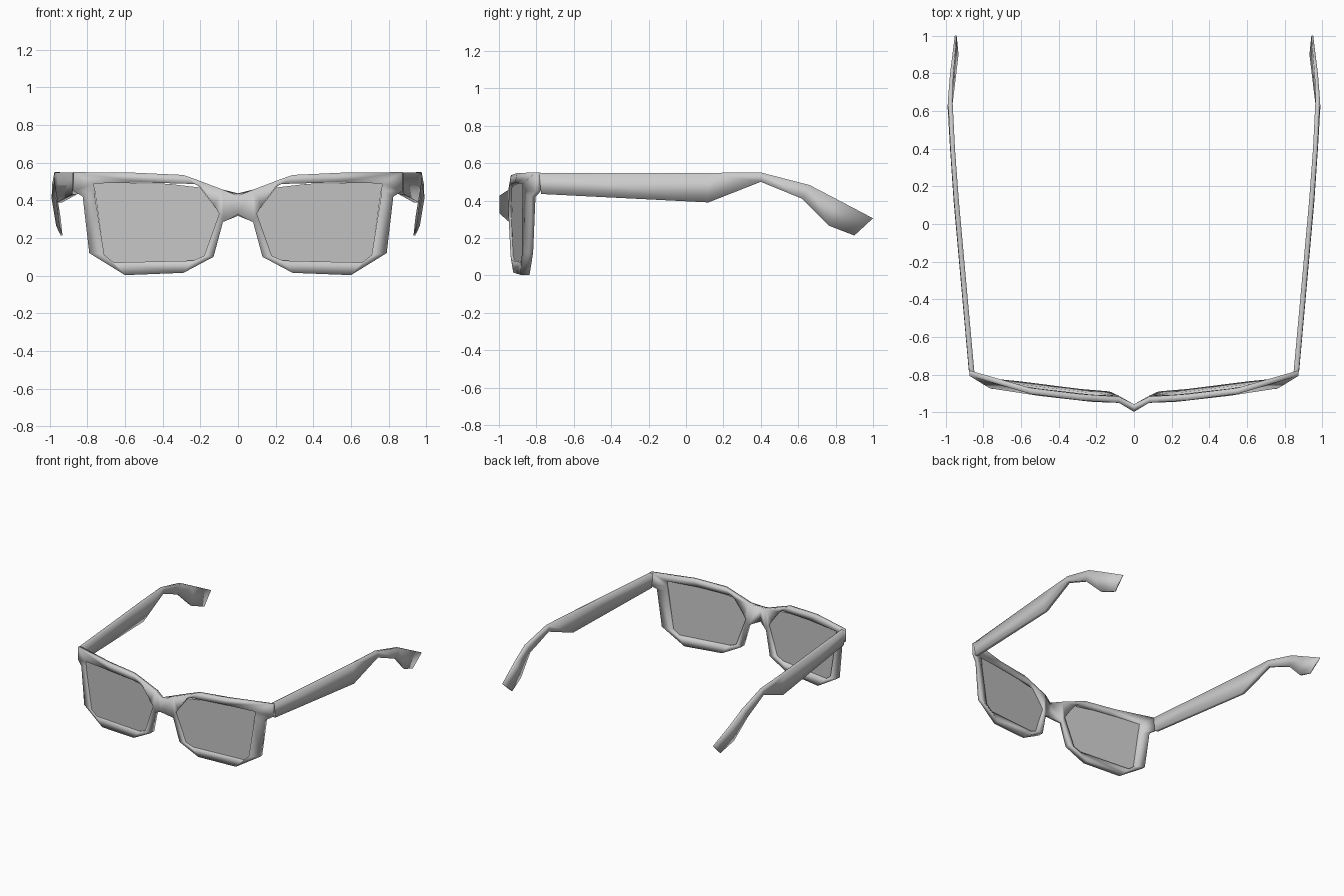
import bpy, bmesh, math
from mathutils import Vector

if "Cube" in bpy.data.objects:
    bpy.data.objects.remove(bpy.data.objects["Cube"])


def material(name, grey):
    m = bpy.data.materials.new(name)
    m.diffuse_color = (grey, grey, grey, 1)
    m.use_nodes = True
    m.node_tree.nodes["Principled BSDF"].inputs["Base Color"].default_value = m.diffuse_color
    return m


FRAME = material("frame grey", 0.60)
LENS = material("lens grey", 0.57)


def skin(bm, a, b):
    """Join two equal rings of vertices with quads."""
    n = len(a)
    return [bm.faces.new((a[i], a[(i + 1) % n], b[(i + 1) % n], b[i])) for i in range(n)]


def finish(name, bm, mat, angle):
    bmesh.ops.recalc_face_normals(bm, faces=bm.faces)
    mesh = bpy.data.meshes.new(name)
    bm.to_mesh(mesh)
    bm.free()
    mesh.materials.append(mat)
    ob = bpy.data.objects.new(name, mesh)
    bpy.context.collection.objects.link(ob)
    bpy.ops.object.select_all(action='DESELECT')
    ob.select_set(True)
    bpy.context.view_layer.objects.active = ob
    bpy.ops.object.shade_smooth_by_angle(angle=math.radians(angle))
    mod = ob.modifiers.new("mirror", 'MIRROR')
    mod.use_mirror_merge = True
    mod.merge_threshold = 0.0005
    return ob


def wrap_y(x, z):
    """Depth of the face-wrapped front, leaning back towards the bottom."""
    pts = [(0.0, -0.938), (0.08, -0.935), (0.29, -0.92), (0.75, -0.862), (0.88, -0.787)]
    y = pts[-1][1]
    for (x0, y0), (x1, y1) in zip(pts, pts[1:]):
        if x <= x1:
            y = y0 + (y1 - y0) * (x - x0) / (x1 - x0)
            break
    return y + 0.025 * max(0, 0.5 - z)


# Rims: outer x, z and inner x, z at each station round the lens
stations = [
    (0.08, 0.285, 0.10, 0.33), (0.08, 0.457, 0.125, 0.37),
    (0.22, 0.51, 0.20, 0.47), (0.29, 0.535, 0.23, 0.487),
    (0.55, 0.547, 0.50, 0.495), (0.875, 0.55, 0.765, 0.49),
    (0.875, 0.45, 0.762, 0.45), (0.825, 0.42, 0.758, 0.41),
    (0.79, 0.12, 0.71, 0.11), (0.60, 0.003, 0.66, 0.07),
    (0.29, 0.015, 0.24, 0.08), (0.13, 0.10, 0.18, 0.105),
]
bm = bmesh.new()
rings = []
for ox, oz, ix, iz in stations:
    low = oz < 0.43 and ox > 0.1
    yo, yi = wrap_y(ox, oz), wrap_y(ix, iz)
    back = 0.012 if ox > 0.7 else (0.032 if low else 0.017)
    rings.append([bm.verts.new(p) for p in (
        (ox, yo - 0.016, oz), (ox, yo + back, oz),
        (ix, yi + 0.018, iz), (ix, yi - 0.02, iz))])
for k, ring in enumerate(rings):
    faces = skin(bm, ring, rings[(k + 1) % len(rings)])
    if k == 0:
        bm.faces.remove(faces[0])      # opening where the bridge joins

# Bridge: grows from the opening to a waisted ridge at the centre
side = [rings[0][0], rings[0][1], rings[1][1], rings[1][0]]
centre = [bm.verts.new(p) for p in (
    (0, -0.998, 0.332), (0, -0.958, 0.318), (0, -0.958, 0.437), (0, -0.998, 0.425))]
skin(bm, side, centre)
finish("frame_front", bm, FRAME, 180)

# Lenses: thin plates with a small gap under the brow
outline = [(0.095, 0.33), (0.20, 0.468), (0.37, 0.488), (0.768, 0.495),
           (0.755, 0.41), (0.71, 0.10), (0.665, 0.065), (0.23, 0.075), (0.175, 0.10)]
bm = bmesh.new()
front = [bm.verts.new((x, wrap_y(x, z) - 0.006, z)) for x, z in outline]
back = [bm.verts.new((v.co.x, v.co.y + 0.008, v.co.z)) for v in front]
bm.faces.new(front)
bm.faces.new(back)
skin(bm, front, back)
finish("lenses", bm, LENS, 40)

# Temple arms: (y, z) of top and bottom edges, their x centres, half thickness
arm = [
    (-0.785, 0.548, -0.775, 0.435, 0.862, 0.864, 0.014),
    (0.12, 0.548, 0.12, 0.39, 0.943, 0.945, 0.013),
    (0.40, 0.55, 0.40, 0.50, 0.963, 0.965, 0.012),
    (0.66, 0.483, 0.62, 0.41, 0.976, 0.978, 0.012),
    (0.80, 0.41, 0.765, 0.265, 0.968, 0.957, 0.009),
    (1.00, 0.305, 0.90, 0.213, 0.947, 0.937, 0.005),
]
bm = bmesh.new()
rings = []
for ty, tz, by, bz, tx, bx, h in arm:
    rings.append([bm.verts.new(p) for p in (
        (tx - h, ty, tz), (tx + h, ty, tz), (bx + h, by, bz), (bx - h, by, bz))])
for a, b in zip(rings, rings[1:]):
    skin(bm, a, b)
bm.faces.new(rings[-1])
finish("temple_arms", bm, FRAME, 180)
